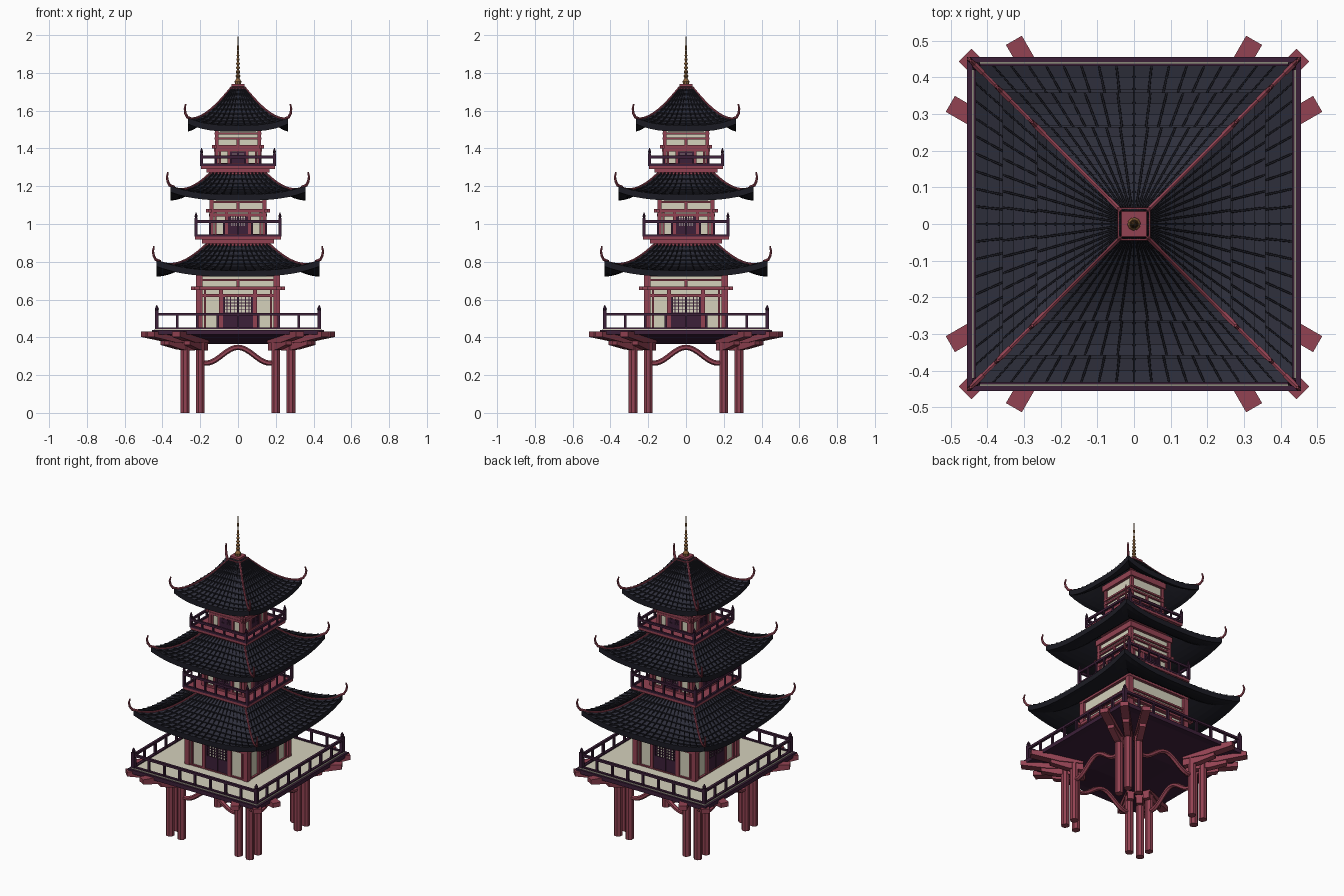
import bpy, bmesh, math
from mathutils import Matrix, Vector

if "Cube" in bpy.data.objects:
    bpy.data.objects.remove(bpy.data.objects["Cube"])

COLOURS = {
    "red_wood": (0.29, 0.055, 0.085), "purple_wood": (0.045, 0.014, 0.04),
    "cream_plaster": (0.66, 0.64, 0.50), "roof_tile": (0.027, 0.028, 0.044),
    "dark_tile": (0.011, 0.011, 0.017), "bronze": (0.27, 0.13, 0.045)}
MATS = {}
for n, c in COLOURS.items():
    MATS[n] = bpy.data.materials.new(n)
    MATS[n].diffuse_color = (*c, 1)
ROT = [Matrix.Rotation(k * math.pi / 2, 4, 'Z') for k in range(4)]
RED, PUR, CRM, TILE, DARK = list(COLOURS)[:5]
parts = {}


def part(name, mat):
    return parts.setdefault(name, (bmesh.new(), mat))[0]


def box(name, mat, x, y, z, rots=ROT):
    """Box from (min, max) pairs, repeated on every side."""
    bm = part(name, mat)
    loc = Matrix.Translation([(a + b) / 2 for a, b in (x, y, z)])
    size = Matrix.Diagonal([b - a for a, b in (x, y, z)] + [1])
    for r in rots:
        bmesh.ops.create_cube(bm, size=1, matrix=r @ loc @ size)


def slab(name, mat, h, z0, z1):
    box(name, mat, (-h, h), (-h, h), (z0, z1), ROT[:1])


def loft(bm, rings, caps=True):
    """Skin a list of closed point loops."""
    vs = [[bm.verts.new(p) for p in ring] for ring in rings]
    n = len(vs[0])
    for a, b in zip(vs, vs[1:]):
        for i in range(n):
            bm.faces.new((a[i], a[(i + 1) % n], b[(i + 1) % n], b[i]))
    if caps:
        bm.faces.new(vs[0])
        bm.faces.new(vs[-1])


def tube(name, mat, pts, radii, sides=6, rots=ROT):
    pts = [Vector(p) for p in pts]
    for r in rots:
        rings = []
        for i, p in enumerate(pts):
            d = (pts[min(i + 1, len(pts) - 1)] - pts[max(i - 1, 0)]).normalized()
            u = d.cross(Vector((1, 1, 0)) if abs(d.z) > .9 else Vector((0, 0, 1))).normalized()
            v = d.cross(u)
            rad = radii if isinstance(radii, float) else radii[i]
            rings.append([r @ (p + rad * (u * math.cos(a) + v * math.sin(a)))
                          for a in (2 * math.pi * (k + .5) / sides for k in range(sides))])
        loft(part(name, mat), rings)


# Stilts, brackets and wavy braces
def bracket(x, y, ang):
    for prof, w in (([(-.05, .37), (.09, .372), (.255, .402), (.255, .43), (-.05, .43)], .025),
                    ([(-.05, .33), (.04, .335), (.14, .36), (.14, .39), (-.05, .39)], .019)):
        for r in ROT:
            m = r @ Matrix.Translation((x, y, 0)) @ Matrix.Rotation(ang, 4, 'Z')
            loft(part("deck_brackets", RED),
                 [[m @ Vector((d, s * w, z)) for d, z in prof] for s in (-1, 1)])


for x, y, a in ((.28, .28, 45), (.2, .28, 60), (.28, .2, 30)):
    tube("stilts", RED, [(x, y, 0), (x, y, .37)], .025, 8)
    bracket(x, y, math.radians(a))
tube("wavy_braces", RED, [(x / 50, -.28, .305 + .042 * math.cos(x * math.pi / 8.5))
                          for x in range(-10, 11)], .014, 6)

# Deck
loft(part("deck_underside", PUR),
     [[(h * a, h * b, z) for a, b in ((-1, -1), (1, -1), (1, 1), (-1, 1))]
      for h, z in ((.16, .365), (.44, .42))])
slab("deck_frame", PUR, .455, .415, .44)
slab("deck_floor", CRM, .442, .43, .445)


# Railings
def railing(name, h, z, top, bays, w):
    for lo, hi, e in ((z, z + .012, 0), (top - .014, top, .006)):
        box(name, PUR, (-h - e, h + e), (-h - w, -h + w), (lo, hi))
    for i in range(1, bays):
        x = -h + 2 * h * i / bays
        box(name, PUR, (x - w * .8, x + w * .8), (-h - w * .8, -h + w * .8), (z, top))
    box(name, PUR, (-h - w * 1.3, -h + w * 1.3), (-h - w * 1.3, -h + w * 1.3), (z, top + .012))
    tube(name, PUR, [(-h, -h, top + .01), (-h, -h, top + .02), (-h, -h, top + .04)],
         [w * .9, w * 1.5, .002], 8)


railing("deck_railing", .43, .44, .53, 8, .008)


# Timber storeys with doors and lattice windows
def storey(n, h, z0, zb, zt):
    k = h / .2
    H = zb - z0
    nm = f"storey_{n}_"
    slab(nm + "walls", CRM, h, z0, zt)
    f = -h
    p = .016 * k
    box(nm + "frame", RED, (f - p, f + p), (f - p, f + p), (z0, zt))
    for s in (-1, 1):
        x = s * .088 * k
        box(nm + "frame", RED, (x - .011 * k, x + .011 * k), (f - .012, f), (z0, zb))
        x = s * .17 * k
        box(nm + "frame", RED, (x - .005, x + .005), (f - .008, f), (z0, zb))
    # long beams
    e = h + .042 * k
    box(nm + "beams", RED, (-e, e), (f - .025 * k, f), (zb, zb + .018))
    box(nm + "beams", RED, (-h, h), (f - .014, f), (z0 + .83 * H, z0 + .83 * H + .014))
    box(nm + "beams", RED, (-h, h), (f - .012, f), (z0, z0 + .012))
    for q in (.3, .55):
        z = zb + .018 + q * .1
        box(nm + "beams", RED, (-h - .01, h + .01), (f - .012, f), (z, z + .011))
    box(nm + "beams", RED, (-h - .015, h + .015), (f - .018, f), (zt - .035, zt))
    box(nm + "beams", RED, (-.007, .007), (f - .01, f), (zb, zb + .05))
    # double door: solid lower panel, lattice upper panel
    d, top, mid = .077 * k, z0 + .83 * H, z0 + .44 * H
    box(nm + "door", PUR, (-d, d), (f - .006, f), (z0 + .01, mid))
    for s in (-1, 0, 1):
        x = s * (d - .005)
        box(nm + "door", PUR, (x - .006, x + .006), (f - .008, f), (z0, top))
    for i in range(1, 8):
        x = -d + 2 * d * i / 8
        box(nm + "lattice", PUR, (x - .0025, x + .0025), (f - .006, f), (mid, top))
    for i in range(1, 5):
        z = mid + (top - mid) * i / 5
        box(nm + "lattice", PUR, (-d, d), (f - .005, f), (z - .0025, z + .0025))


storey(1, .205, .44, .65, .835)
storey(2, .14, .935, 1.062, 1.215)
storey(3, .113, 1.31, 1.40, 1.575)


# Tiled, upswept roofs
def roof(n, a0, z0, a1, z1, lift, p, rows, ribs):
    nm = f"roof_{n}_"

    def pt(s, t, off=0.0):
        a = a0 + (a1 - a0) * s
        return Vector((t * a, -a, z1 + (z0 - z1) * (1 - s) ** p + lift * s ** 3 * abs(t) ** 3 + off))

    T = [-1 + 2 * i / ribs for i in range(ribs + 1)]
    thick = -.026
    for r in ROT:
        def strip(name, mat, lo, hi):
            bm = part(name, mat)
            for t, u in zip(T, T[1:]):
                q = [pt(lo[0], t, lo[1]), pt(lo[0], u, lo[1]), pt(hi[0], u, hi[1]), pt(hi[0], t, hi[1])]
                bm.faces.new([bm.verts.new(r @ v) for v in q])
        for i in range(rows):
            s, e = i / rows, (i + 1) / rows
            strip(nm + "tiles", TILE, (e, .007), (s, 0))
            strip(nm + "tile_edges", DARK, (e, 0), (e, .007))
            strip(nm + "underside", DARK, (s, thick), (e, thick))
        strip(nm + "eave", DARK, (1, thick), (1, 0))
        # raised ribs between tile columns
        for t in T[1:-1]:
            rings = []
            for i in range(rows + 1):
                c = pt(i / rows, t)
                rings.append([r @ (c + Vector(o)) for o in
                              ((-.0035, 0, 0), (.0035, 0, 0), (.0025, 0, .011), (-.0025, 0, .011))])
            loft(part(nm + "ribs", DARK), rings)
    # hips and upturned corner hooks
    tube(nm + "hips", RED, [pt(i / 10, -1, .006) for i in range(11)], .006, 6)
    c = pt(1, -1, 0)
    tube(nm + "corner_hooks", RED,
         [c + Vector((-d, -d, z)) for d, z in ((-.02, 0), (.004, .01), (.014, .03), (.018, .055), (.013, .08))],
         [.008, .008, .007, .006, .004], 6)


roof(1, .17, .885, .432, .747, .055, 1.8, 8, 18)
roof(2, .15, 1.262, .358, 1.15, .045, 1.8, 7, 16)
roof(3, .035, 1.718, .264, 1.515, .04, 1.4, 9, 14)

# Stepped balconies with railings
for n, h, z in ((2, .222, .875), (3, .193, 1.25)):
    nm = f"balcony_{n}"
    slab(nm, RED, h * .77, z, z + .025)
    slab(nm, RED, h * .86, z + .022, z + .042)
    slab(nm, RED, h * 1.02, z + .042, z + .06)
    railing(nm + "_railing", h, z + .058, z + (.145 if n == 2 else .112), 8 - n, .006)

# Roof cap and spire
slab("roof_cap", RED, .045, 1.70, 1.722)
slab("roof_cap", RED, .034, 1.722, 1.74)
prof = [(.016, 1.735), (.018, 1.755), (.009, 1.77)]
for i in range(6):
    z, w = 1.775 + .022 * i, .013 - .0012 * i
    prof += [(w * .6, z), (w, z + .006), (w, z + .01), (w * .6, z + .016)]
prof += [(.004, 1.92), (.006, 1.935), (.003, 1.95), (.001, 2.0)]
tube("spire", "bronze", [(0, 0, z) for _, z in prof], [w for w, _ in prof], 10, ROT[:1])

# Turn every part into an object
for name, (bm, mat) in parts.items():
    bmesh.ops.remove_doubles(bm, verts=bm.verts, dist=1e-5) if name.endswith(("tiles", "underside")) else None
    if not name.endswith(("tiles", "underside", "edges", "eave")):
        bmesh.ops.recalc_face_normals(bm, faces=bm.faces)
    me = bpy.data.meshes.new(name)
    bm.to_mesh(me)
    bm.free()
    me.materials.append(MATS[mat])
    bpy.context.collection.objects.link(bpy.data.objects.new(name, me))

for m in bpy.data.materials:
    if m.users and not m.is_grease_pencil:
        m.use_nodes = True
        m.node_tree.nodes["Principled BSDF"].inputs["Base Color"].default_value = m.diffuse_color
